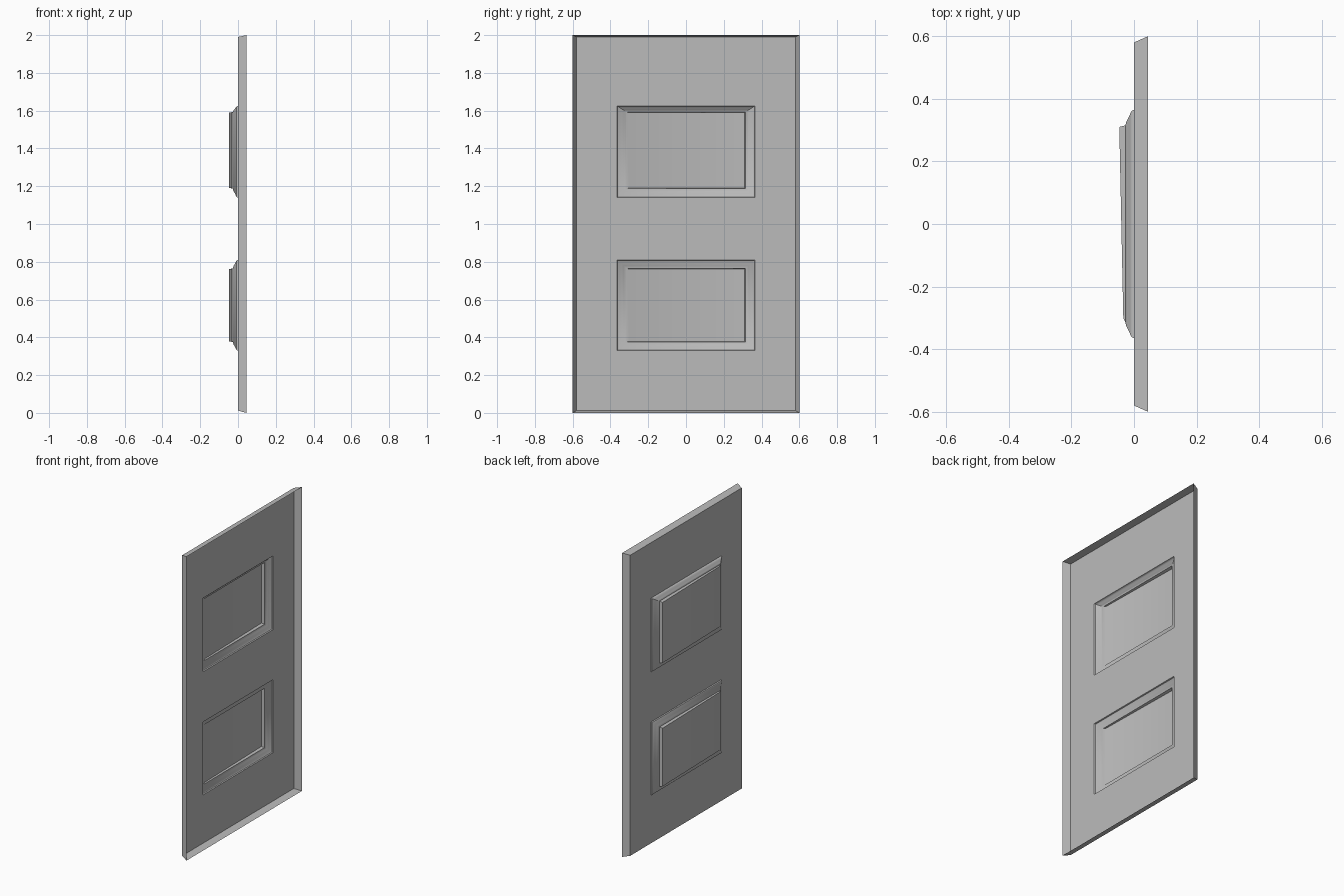
import bpy, bmesh, math

cube = bpy.data.objects.get("Cube")
if cube:
    bpy.data.objects.remove(cube, do_unlink=True)

grey = bpy.data.materials.new("plain grey")
grey.use_nodes = True
COLOUR = (0.5, 0.5, 0.5, 1)
grey.diffuse_color = COLOUR
grey.node_tree.nodes["Principled BSDF"].inputs["Base Color"].default_value = COLOUR


def ring(bm, y0, y1, z0, z1, depth):
    """Rectangle of four vertices; depth is a function of y."""
    return [bm.verts.new((depth(y), y, z))
            for y, z in ((y0, z0), (y1, z0), (y1, z1), (y0, z1))]


def loft(bm, a, b):
    for i in range(4):
        j = (i + 1) % 4
        bm.faces.new((a[i], a[j], b[j], b[i]))


def finish(bm, name):
    mesh = bpy.data.meshes.new(name)
    bm.to_mesh(mesh)
    bm.free()
    mesh.materials.append(grey)
    obj = bpy.data.objects.new(name, mesh)
    bpy.context.collection.objects.link(obj)
    bpy.ops.object.select_all(action='DESELECT')
    obj.select_set(True)
    bpy.context.view_layer.objects.active = obj
    bpy.ops.object.shade_smooth_by_angle(angle=math.radians(35))


# Recess openings: bottom, top, and the width of the moulding at each
HALF = 0.365
recesses = {"lower": (0.33, 0.81, 0.045, 0.045), "upper": (1.14, 1.625, 0.047, 0.032)}

# Door skin: flat sheet with two openings and a flared open rim
bm = bmesh.new()
ys = (-0.58, -HALF, HALF, 0.58)
zs = (0.012, 0.33, 0.81, 1.14, 1.625, 1.99)
grid = [[bm.verts.new((0, y, z)) for y in ys] for z in zs]
for r in range(5):
    for c in range(3):
        if c == 1 and r in (1, 3):
            continue
        bm.faces.new((grid[r][c], grid[r][c + 1], grid[r + 1][c + 1], grid[r + 1][c]))
rim_in = ring(bm, ys[0], ys[-1], zs[0], zs[-1], lambda y: 0)
rim_out = ring(bm, -0.6, 0.6, 0, 2, lambda y: 0.045)
loft(bm, rim_out, rim_in)
bmesh.ops.remove_doubles(bm, verts=bm.verts, dist=0.0001)
finish(bm, "door_skin")

# Sunken panels: ogee moulding, small step and a slightly tilted floor
ogee = ((0, 0), (0.06, -0.007), (0.2, -0.011), (0.45, -0.016),
        (0.7, -0.023), (0.85, -0.026), (1, -0.027))
for name, (z0, z1, low, high) in recesses.items():
    bm = bmesh.new()
    rings = [ring(bm, -HALF + 0.05 * t, HALF - 0.05 * t, z0 + low * t, z1 - high * t,
                  lambda y, d=d: d) for t, d in ogee]
    rings.append(ring(bm, -0.3, 0.31, z0 + low + 0.004, z1 - high - 0.004,
                      lambda y: -0.0405 - 0.021 * y))
    for a, b in zip(rings, rings[1:]):
        loft(bm, a, b)
    bm.faces.new(rings[-1])
    finish(bm, name + "_recessed_panel")
